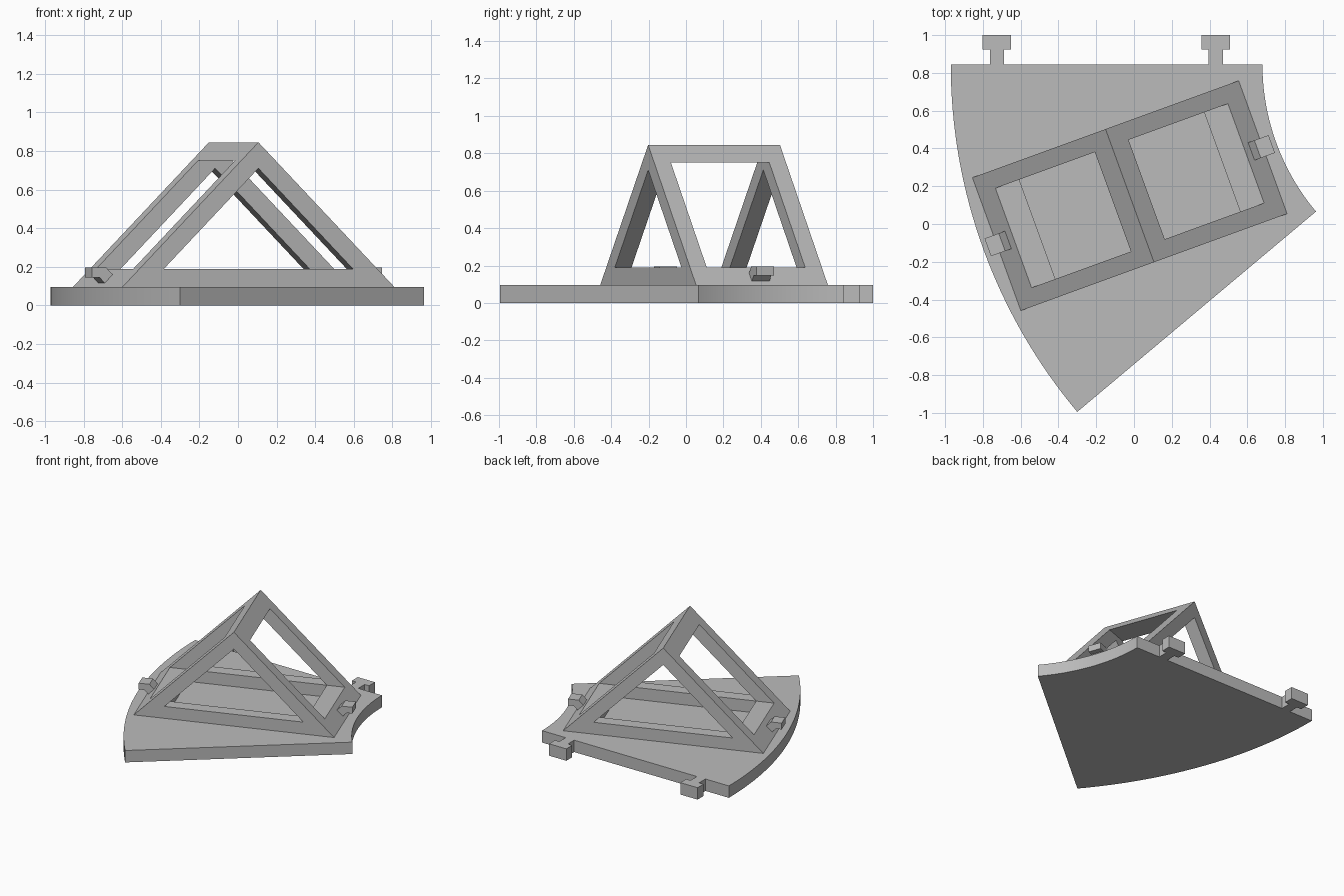
import bpy, bmesh
from math import sin, cos, radians
from mathutils import Matrix

if "Cube" in bpy.data.objects:
    bpy.data.objects.remove(bpy.data.objects["Cube"])

grey = bpy.data.materials.new("plain_grey")
grey.use_nodes = True
tone = (0.5, 0.5, 0.5, 1)
grey.diffuse_color = tone
grey.node_tree.nodes["Principled BSDF"].inputs["Base Color"].default_value = tone

T = 0.095                # plate and beam thickness
HALF, DEPTH = 0.75, 0.375  # frame half length (also its height) and half depth
TOP = T + HALF
POSE = Matrix.Translation((-0.0225, 0.15, 0)) @ Matrix.Rotation(radians(20), 4, "Z")


def prism(name, outline, low, high, upright=False, pose=None):
    """Extrude an outline along z, or along y when upright (outline in x, z)."""
    bm = bmesh.new()
    place = (lambda a, b: (a, low, b)) if upright else (lambda a, b: (a, b, low))
    face = bm.faces.new([bm.verts.new(place(*p)) for p in outline])
    step = (0, high - low, 0) if upright else (0, 0, high - low)
    new = bmesh.ops.extrude_face_region(bm, geom=[face])["geom"]
    bmesh.ops.translate(bm, vec=step, verts=[v for v in new if isinstance(v, bmesh.types.BMVert)])
    bmesh.ops.recalc_face_normals(bm, faces=bm.faces)
    if pose:
        bm.transform(pose)
    mesh = bpy.data.meshes.new(name)
    bm.to_mesh(mesh)
    bm.free()
    mesh.materials.append(grey)
    obj = bpy.data.objects.new(name, mesh)
    bpy.context.collection.objects.link(obj)
    return obj


def box(x, z):
    return [(-x, z[0]), (x, z[0]), (x, z[1]), (-x, z[1])]


def cut(obj, cutter):
    mod = obj.modifiers.new("cut", "BOOLEAN")
    mod.operation, mod.solver, mod.object = "DIFFERENCE", "EXACT", cutter
    bpy.context.view_layer.update()
    graph = bpy.context.evaluated_depsgraph_get()
    mesh = bpy.data.meshes.new_from_object(obj.evaluated_get(graph))
    obj.modifiers.clear()
    obj.data = mesh
    bpy.data.objects.remove(cutter)


# Curved base plate: a ring sector with a straight back edge
CX, BACK, OUTER, INNER, STEPS = 1.892, 0.845, 2.862, 1.212, 32


def arc(radius):
    angles = [radians(40 * i / STEPS) for i in range(STEPS + 1)]
    return [(CX - radius * cos(a), BACK - radius * sin(a)) for a in angles]


plate = prism("base_plate", arc(OUTER) + arc(INNER)[::-1], 0, T)
bpy.context.view_layer.objects.active = plate
plate.select_set(True)
bpy.ops.object.shade_smooth_by_angle(angle=radians(30))

# T-shaped connector tabs on the back edge
half_tab = [(0.0375, BACK), (0.0375, 0.925), (0.076, 0.925), (0.076, 1.0)]
tab = half_tab + [(-x, y) for x, y in reversed(half_tab)]
for side, cx in (("right", -0.726), ("left", 0.433)):
    prism(side + "_tab", [(cx + x, y) for x, y in tab], 0, T)

# Triangular frame with openings through the ends, slopes and floor
frame = prism("tent_frame", [(-HALF, T), (HALF, T), (0, TOP)], -DEPTH, DEPTH, True)
rail = 2 * T
apex = TOP - T * 2 ** 0.5
inner = apex - rail
y = DEPTH - T
cut(frame, prism("end_cutter", [(-inner, rail), (inner, rail), (0, apex)], -1, 1, True))
cut(frame, prism("slope_cutter", box(1, (rail, TOP - T)), -y, y, True))
cut(frame, prism("floor_cutter", box(inner, (0, 0.3)), -y, y, True))
frame.data.transform(POSE)

# Small hooks standing on the two slopes
hook = [(0.685, 0.16), (0.72, 0.196), (0.8, 0.196), (0.8, 0.146), (0.757, 0.146), (0.729, 0.116)]
for side, sign in (("right", -1), ("left", 1)):
    prism(side + "_hook", [(sign * x, z) for x, z in hook], -0.05, 0.05, True, POSE)
